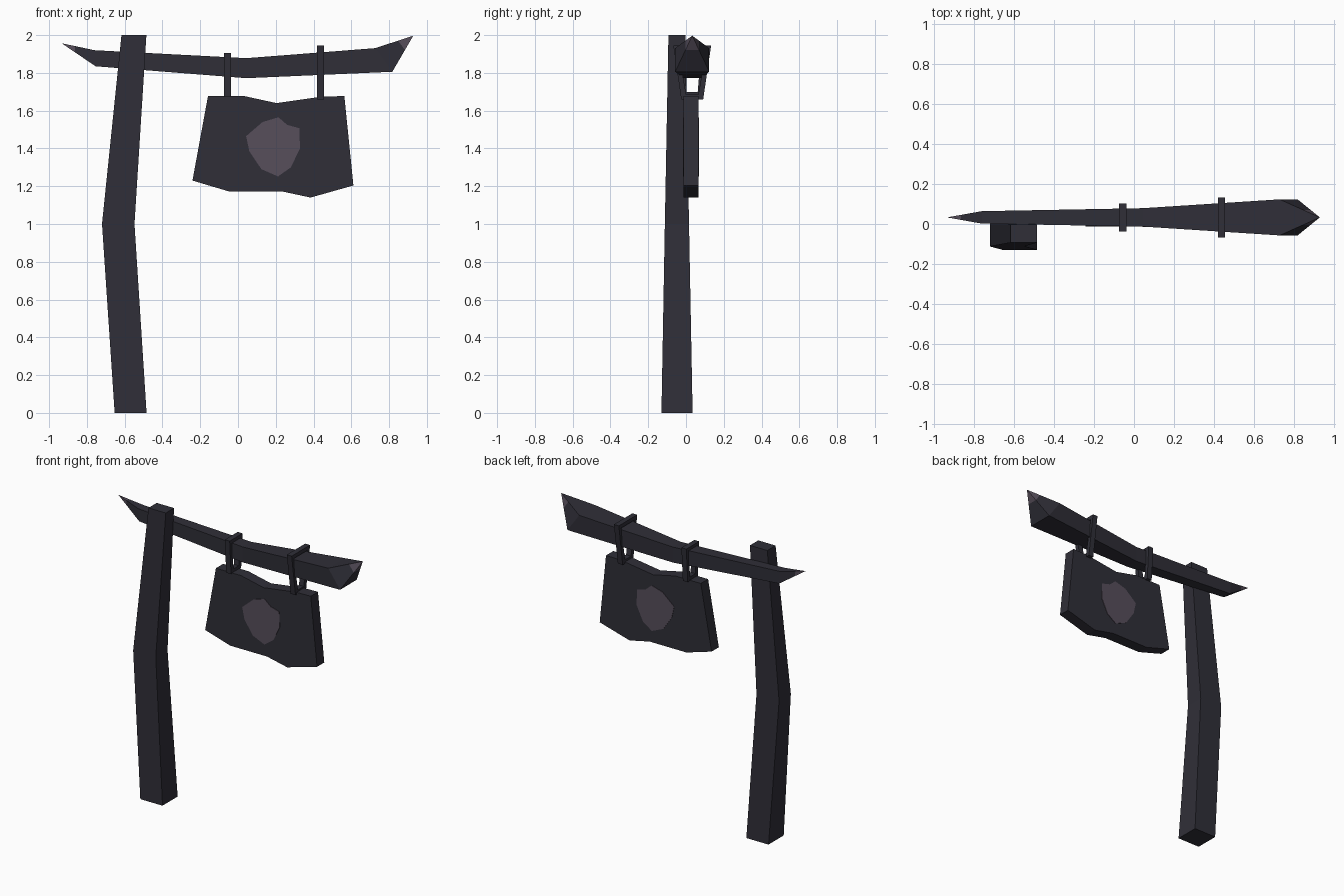
import bpy, bmesh
from mathutils import Vector

if "Cube" in bpy.data.objects:
    bpy.data.objects.remove(bpy.data.objects["Cube"])


def material(name, rgb):
    m = bpy.data.materials.new(name)
    m.diffuse_color = (*rgb, 1)
    m.use_nodes = True
    m.node_tree.nodes["Principled BSDF"].inputs["Base Color"].default_value = m.diffuse_color
    return m


DARK = material("dark wood", (0.029, 0.028, 0.039))
PALE = material("worn mauve", (0.095, 0.077, 0.105))


def finish(name, bm, mats, rule=None):
    bmesh.ops.recalc_face_normals(bm, faces=bm.faces)
    if rule:
        for f in bm.faces:
            f.material_index = int(rule(f.calc_center_median()))
    me = bpy.data.meshes.new(name)
    bm.to_mesh(me)
    bm.free()
    for m in mats:
        me.materials.append(m)
    ob = bpy.data.objects.new(name, me)
    bpy.context.collection.objects.link(ob)
    return ob


def loft(bm, rings):
    """Skin a series of four-point rings; one-point rings become tips."""
    rows = [[bm.verts.new(p) for p in r] for r in rings]
    for a, b in zip(rows, rows[1:]):
        for i in range(4):
            j = (i + 1) % 4
            if len(a) == 1:
                bm.faces.new((a[0], b[i], b[j]))
            elif len(b) == 1:
                bm.faces.new((a[i], a[j], b[0]))
            else:
                bm.faces.new((a[i], a[j], b[j], b[i]))
    for r in (rows[0], rows[-1]):
        if len(r) == 4:
            bm.faces.new(r)


def plate(name, outline, y0, y1, mat):
    """Extrude an x-z outline between two y values."""
    bm = bmesh.new()
    a = [bm.verts.new((x, y0, z)) for x, z in outline]
    b = [bm.verts.new((x, y1, z)) for x, z in outline]
    n = len(a)
    bm.faces.new(a)
    bm.faces.new(b)
    for i in range(n):
        j = (i + 1) % n
        bm.faces.new((a[i], a[j], b[j], b[i]))
    return finish(name, bm, [mat])


# Bent post: z, x range, y range
bm = bmesh.new()
loft(bm, [[(x0, y0, z), (x1, y0, z), (x1, y1, z), (x0, y1, z)]
          for z, x0, x1, y0, y1 in ((0, -0.653, -0.484, -0.13, 0.035),
                                    (1, -0.72, -0.548, -0.112, 0.016),
                                    (2, -0.617, -0.485, -0.093, -0.003))])
finish("post", bm, [DARK])

# Crossbeam with pointed, pale-tipped ends
YC = 0.033


def section(xt, zt, xb, zb, h):
    return [Vector(p) for p in ((xt, YC - h, zt), (xt, YC + h, zt),
                                (xb, YC + h, zb), (xb, YC - h, zb))]


left = section(-0.76, 1.92, -0.754, 1.835, 0.031)
middle = section(0.045, 1.878, 0.045, 1.772, 0.046)
right = section(0.727, 1.931, 0.817, 1.806, 0.09)
tip_l, tip_r = Vector((-0.934, YC, 1.957)), Vector((0.928, YC, 1.997))
bm = bmesh.new()
loft(bm, [[tip_l], [tip_l.lerp(p, 0.4) for p in left], left, middle, right,
          [tip_r.lerp(p, 0.4) for p in right], [tip_r]])
finish("crossbeam", bm, [DARK, PALE], lambda c: c.x < -0.87 or c.x > 0.875)


# Tapered hanger frames around the beam
def hanger(name, x, top, bottom, h_top, h_bot, t=0.026):
    bm = bmesh.new()
    outer = [(YC - h_bot, bottom), (YC + h_bot, bottom), (YC + h_top, top), (YC - h_top, top)]
    hb, ht = h_bot - t, h_top - t
    inner = [(YC - hb, bottom + t), (YC + hb, bottom + t), (YC + ht, top - t), (YC - ht, top - t)]
    o, i = [[[bm.verts.new((x + s * 0.0185, y, z)) for y, z in ring] for s in (-1, 1)]
            for ring in (outer, inner)]
    for k in range(4):
        j = (k + 1) % 4
        for a, b in ((o[0], o[1]), (o[1], i[1]), (i[1], i[0]), (i[0], o[0])):
            bm.faces.new((a[k], a[j], b[j], b[k]))
    finish(name, bm, [DARK])


hanger("hanger_inner", -0.056, 1.905, 1.672, 0.07, 0.055)
hanger("hanger_outer", 0.437, 1.945, 1.66, 0.1, 0.058)

# Hanging sign board
plate("sign_board", [(-0.159, 1.677), (0.034, 1.677), (0.204, 1.64), (0.45, 1.675),
                     (0.563, 1.677), (0.611, 1.204), (0.384, 1.14), (0.23, 1.173),
                     (-0.05, 1.173), (-0.241, 1.23)], -0.013, 0.066, DARK)

# Shield patch painted on both faces of the board
shield = [(0.214, 1.565), (0.26, 1.525), (0.325, 1.507), (0.328, 1.40), (0.28, 1.30),
          (0.212, 1.252), (0.124, 1.29), (0.06, 1.385), (0.043, 1.465), (0.13, 1.54)]
plate("shield_front", shield, -0.016, -0.012, PALE)
plate("shield_back", shield, 0.065, 0.069, PALE)
